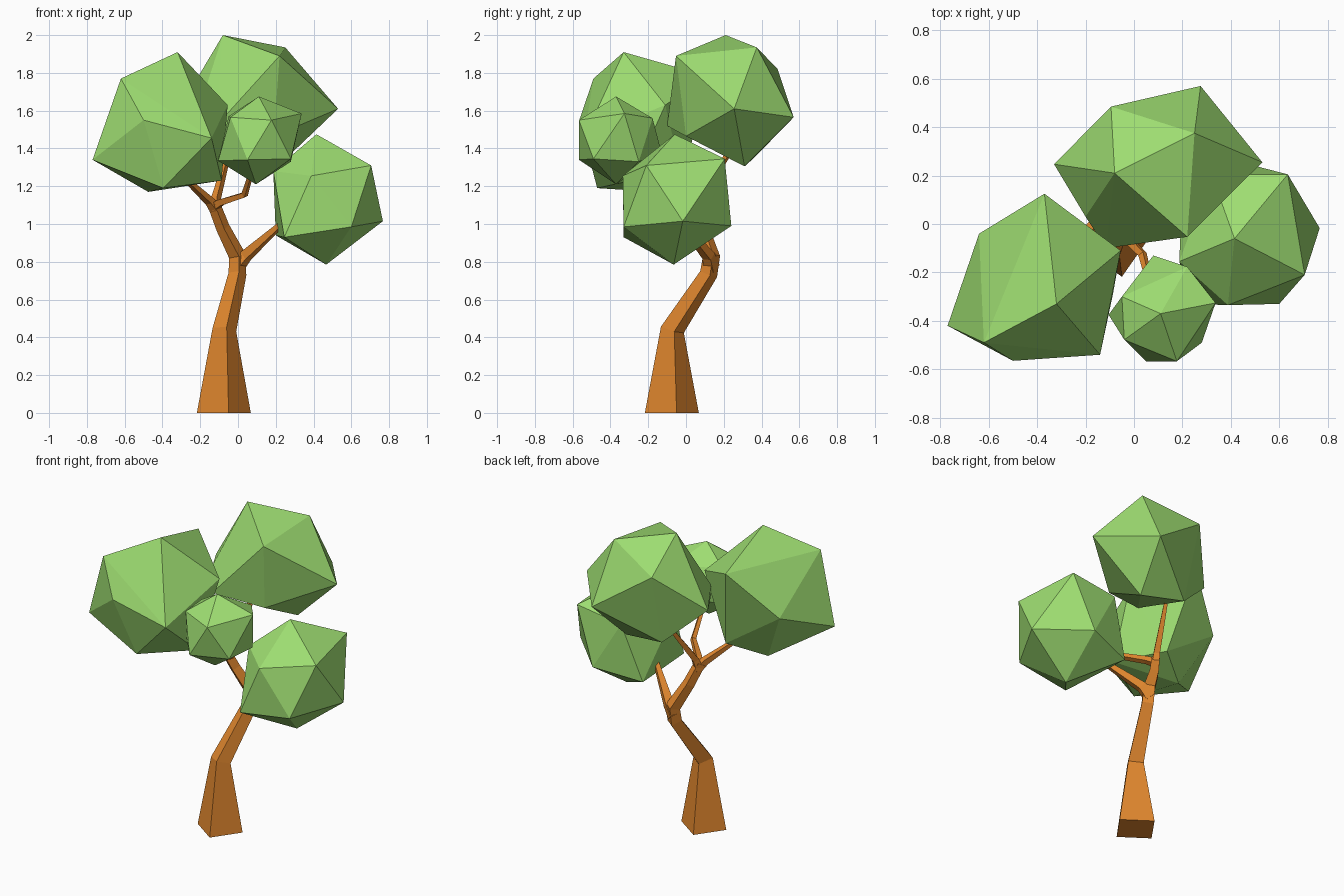
import bpy, bmesh, math
from mathutils import Vector


def material(name, color):
    m = bpy.data.materials.new(name)
    m.diffuse_color = color
    return m


LEAF = material("leaf_green", (0.34, 0.72, 0.165, 1))
BARK = material("bark_brown", (0.74, 0.24, 0.027, 1))


def finish(bm, name, mat):
    bmesh.ops.recalc_face_normals(bm, faces=bm.faces)
    me = bpy.data.meshes.new(name)
    bm.to_mesh(me)
    bm.free()
    me.materials.append(mat)
    bpy.context.collection.objects.link(bpy.data.objects.new(name, me))


def clump(name, points):
    """Faceted leaf clump: a rough icosahedron wrapped around its corners."""
    bm = bmesh.new()
    for p in points:
        bm.verts.new(p)
    bmesh.ops.convex_hull(bm, input=bm.verts[:])
    loose = [v for v in bm.verts if not v.link_faces]
    bmesh.ops.delete(bm, geom=loose, context='VERTS')
    finish(bm, name, LEAF)


def limb(name, path, flat_base=False):
    """Four-sided tapering limb along (x, y, z, radius) sections."""
    pts = [Vector(p[:3]) for p in path]
    bm = bmesh.new()
    rings = []
    for i, p in enumerate(pts):
        before = (p - pts[i - 1]).normalized() if i else Vector()
        after = (pts[i + 1] - p).normalized() if i + 1 < len(pts) else Vector()
        tangent = Vector((0, 0, 1)) if flat_base and i == 0 else before + after
        q = Vector((0, 0, 1)).rotation_difference(tangent)
        ring = []
        for k in range(4):
            a = math.radians(10 + 90 * k)
            off = Vector((math.cos(a), math.sin(a), 0)) * path[i][3]
            ring.append(bm.verts.new(p + q @ off))
        rings.append(ring)
    for r0, r1 in zip(rings, rings[1:]):
        for k in range(4):
            n = (k + 1) % 4
            bm.faces.new((r0[k], r0[n], r1[n], r1[k]))
    bm.faces.new(rings[0])
    bm.faces.new(rings[-1])
    finish(bm, name, BARK)


# Trunk with its bends, up to the upper fork
limb("trunk", [(-.075, -.075, 0, .145), (-.072, -.072, .44, .064),
               (-.003, .12, .735, .048), (-.003, .135, .83, .046),
               (-.08, .085, .98, .037), (-.13, .04, 1.11, .034)], True)

# Branches reaching into the clumps
limb("right_branch", [(-.01, .135, .77, .045), (.04, .12, .83, .036), (.23, -.02, 1.0, .018)])
limb("left_branch", [(-.12, .045, 1.08, .032), (-.15, .02, 1.12, .027), (-.28, -.12, 1.24, .015)])
limb("back_branch", [(-.125, .045, 1.07, .032), (-.115, .07, 1.14, .026), (-.05, .23, 1.38, .015)])
limb("front_branch", [(-.13, .045, 1.09, .028), (-.09, .0, 1.115, .024),
                      (.035, -.125, 1.155, .019), (.075, -.28, 1.29, .013)])

# Leaf clumps
clump("left_leaves", [
    (-.32, -.33, 1.91), (-.62, -.49, 1.77), (-.77, -.42, 1.34), (-.50, -.565, 1.55),
    (-.14, -.54, 1.455), (-.395, -.47, 1.19), (-.64, -.04, 1.5), (-.37, .125, 1.78),
    (-.27, -.02, 1.25), (-.475, -.16, 1.17), (-.087, -.29, 1.23), (-.055, -.11, 1.63)])
clump("top_leaves", [
    (-.08, .21, 2.0), (.25, .375, 1.935), (.53, .255, 1.61), (.22, -.053, 1.89),
    (-.115, -.10, 1.52), (-.095, .485, 1.82), (.275, .57, 1.565), (-.33, .247, 1.58),
    (-.08, .36, 1.35), (.21, .31, 1.305), (-.2, .03, 1.63), (.19, .0, 1.465)])
clump("right_leaves", [
    (.415, -.06, 1.475), (.705, -.21, 1.31), (.767, -.017, 1.015), (.467, -.065, .785),
    (.60, -.33, .985), (.388, -.335, 1.255), (.635, .205, 1.345), (.187, -.155, 1.28),
    (.2, .155, .94), (.245, -.33, .93), (.5, .24, .99), (.32, .205, 1.3)])
clump("front_leaves", [
    (.11, -.37, 1.675), (.337, -.326, 1.585), (.28, -.49, 1.345), (.177, -.567, 1.55),
    (.05, -.567, 1.34), (-.04, -.478, 1.565), (-.105, -.375, 1.335), (.08, -.13, 1.38),
    (.22, -.177, 1.56), (.095, -.37, 1.21), (-.05, -.3, 1.57), (.28, -.25, 1.33)])
